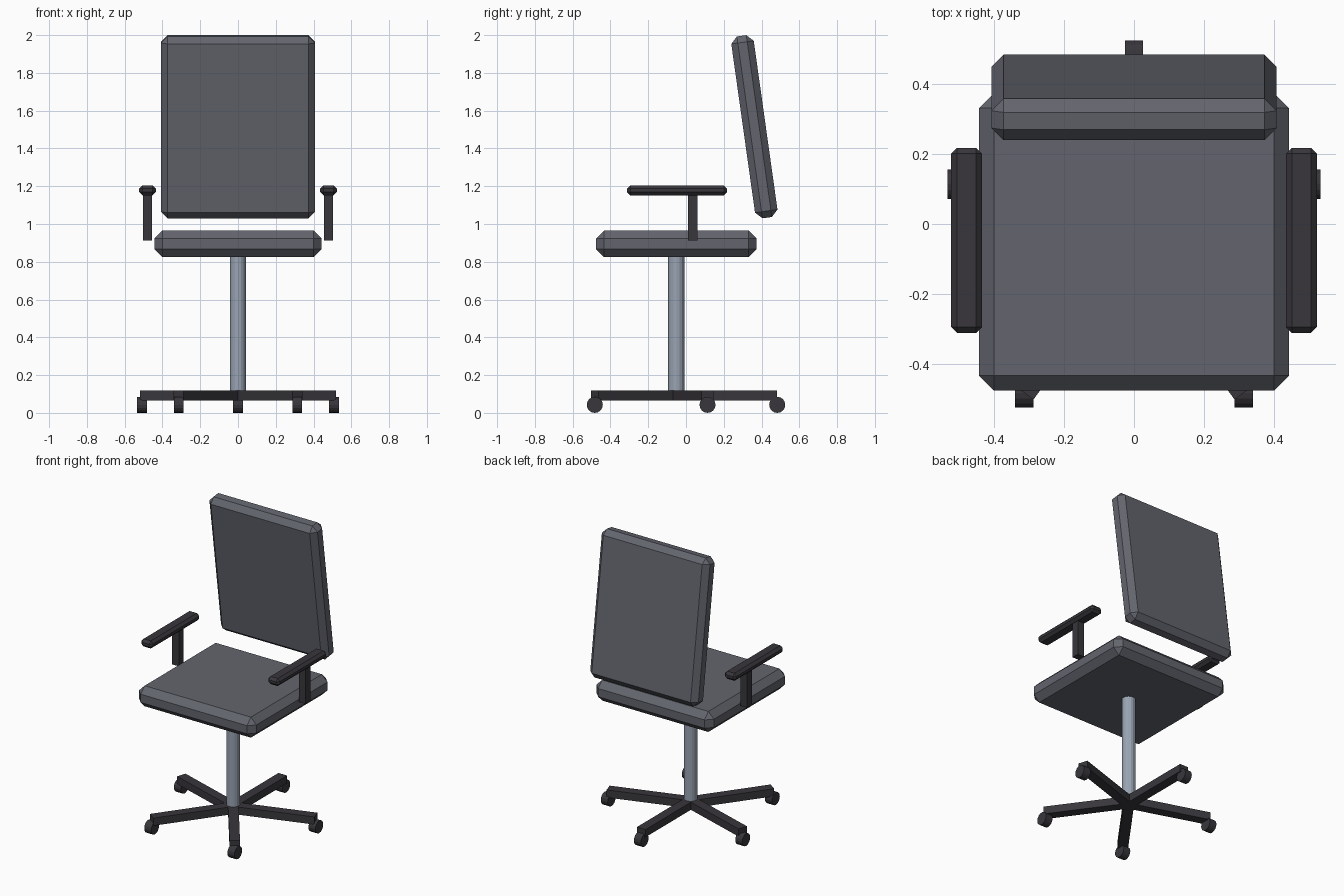
import bpy
from math import pi, radians, cos, sin

cube = bpy.data.objects.get("Cube")
if cube:
    bpy.data.objects.remove(cube, do_unlink=True)


def material(name, rgb):
    mat = bpy.data.materials.new(name)
    mat.use_nodes = True
    color = (*rgb, 1)
    mat.diffuse_color = color
    mat.node_tree.nodes["Principled BSDF"].inputs["Base Color"].default_value = color
    return mat


fabric = material("grey fabric", (0.125, 0.13, 0.155))
plastic = material("dark plastic", (0.04, 0.037, 0.044))
steel = material("blue grey steel", (0.32, 0.37, 0.45))


def box(name, size, location, mat, rotation=(0, 0, 0), bevel=0):
    bpy.ops.mesh.primitive_cube_add(size=1, location=location, rotation=rotation)
    obj = bpy.context.object
    obj.name = name
    obj.scale = size
    bpy.ops.object.transform_apply(location=False, rotation=False, scale=True)
    obj.data.materials.append(mat)
    if bevel:
        mod = obj.modifiers.new("chamfer", "BEVEL")
        mod.width = bevel
        mod.segments = 1
    return obj


def cylinder(name, radius, depth, location, mat, sides, rotation=(0, 0, 0)):
    bpy.ops.mesh.primitive_cylinder_add(vertices=sides, radius=radius, depth=depth,
                                        location=location, rotation=rotation)
    obj = bpy.context.object
    obj.name = name
    obj.data.materials.append(mat)
    return obj


AXIS_Y = -0.051   # the column stands a little in front of the centre
REACH = 0.534     # column axis to caster centre

# Cushions
box("seat", (0.886, 0.85, 0.14), (0, AXIS_Y, 0.895), fabric, bevel=0.042)
box("backrest", (0.816, 0.12, 0.972), (0, 0.362, 1.515), fabric,
    rotation=(radians(8), 0, 0), bevel=0.035)

# Column
cylinder("column", 0.043, 0.74, (0, AXIS_Y, 0.46), steel, 16)

# Armrests
for side, sign in (("left", 1), ("right", -1)):
    box(side + "_armrest_pad", (0.088, 0.53, 0.052), (sign * 0.479, -0.047, 1.178),
        plastic, bevel=0.017)
    box(side + "_armrest_post", (0.05, 0.05, 0.245), (sign * 0.479, 0.035, 1.036), plastic)

# Five star legs, each with a wheel rolling front to back
for i in range(5):
    angle = pi / 2 + i * 2 * pi / 5
    dx, dy = cos(angle), sin(angle)
    box(f"base_leg_{i + 1}", (REACH, 0.065, 0.052),
        (dx * REACH / 2, AXIS_Y + dy * REACH / 2, 0.092), plastic, rotation=(0, 0, angle))
    cylinder(f"caster_{i + 1}", 0.0425, 0.052,
             (dx * REACH, AXIS_Y + dy * REACH, 0.0425), plastic, 16, rotation=(0, pi / 2, 0))
